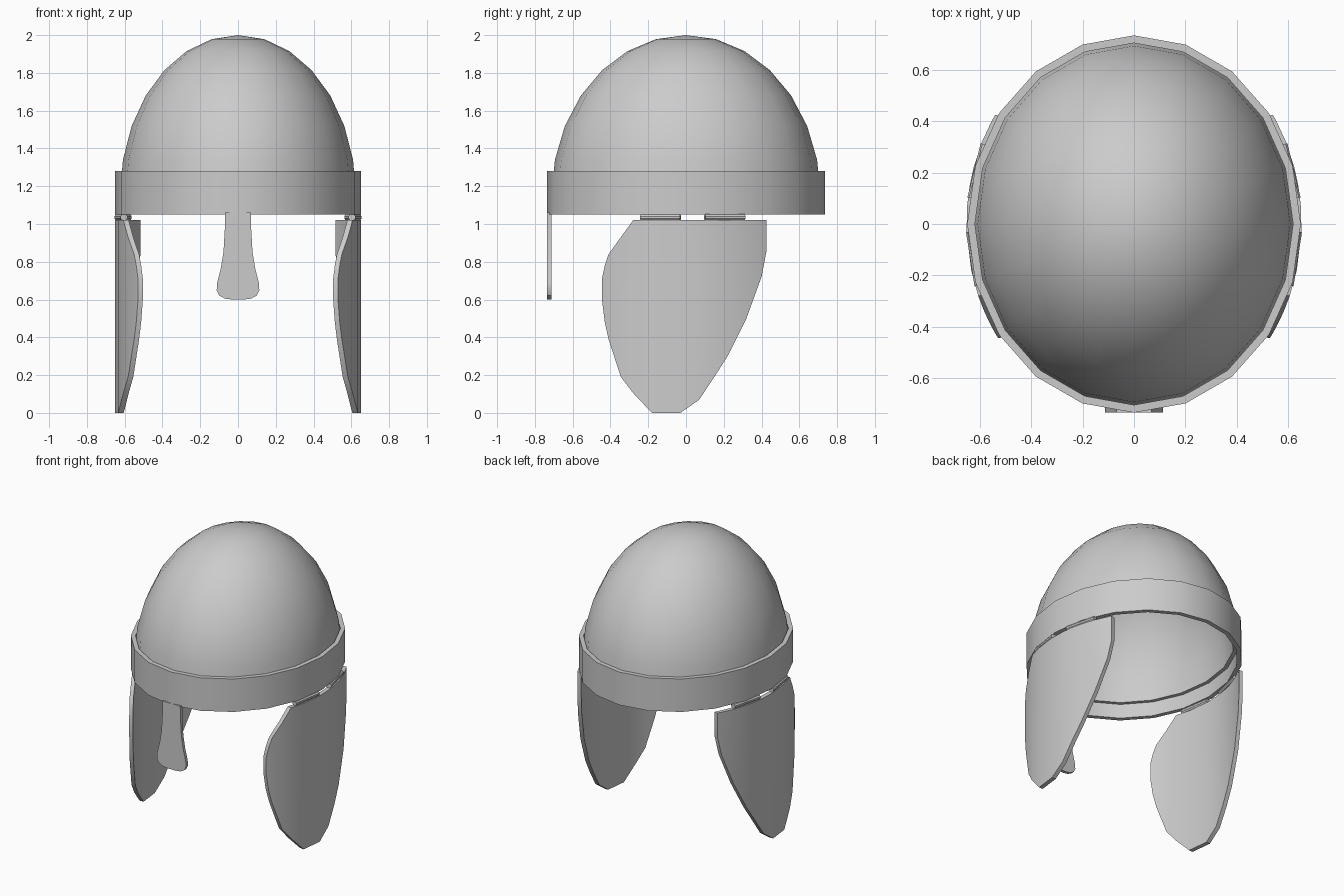
import bpy, bmesh, math
from mathutils import Vector

if "Cube" in bpy.data.objects:
    bpy.data.objects.remove(bpy.data.objects["Cube"])


def finish(name, bm):
    bmesh.ops.remove_doubles(bm, verts=bm.verts, dist=1e-5)
    bmesh.ops.recalc_face_normals(bm, faces=bm.faces)
    me = bpy.data.meshes.new(name)
    bm.to_mesh(me)
    bm.free()
    ob = bpy.data.objects.new(name, me)
    bpy.context.collection.objects.link(ob)
    bpy.ops.object.select_all(action='DESELECT')
    bpy.context.view_layer.objects.active = ob
    ob.select_set(True)
    bpy.ops.object.shade_smooth_by_angle(angle=math.radians(30))
    return ob


def lathe(name, rings, closed, n=20):
    """Elliptical lathe; rings are (x radius, y radius, z)."""
    bm = bmesh.new()
    loops = [[bm.verts.new((rx * math.sin(2 * math.pi * i / n),
                            ry * math.cos(2 * math.pi * i / n), z))
              for i in range(n)] for rx, ry, z in rings]
    pairs = list(zip(loops, loops[1:]))
    if closed:
        pairs.append((loops[-1], loops[0]))
    for a, b in pairs:
        for i in range(n):
            j = (i + 1) % n
            bm.faces.new((a[i], a[j], b[j], b[i]))
    return finish(name, bm)


def side_x(y):
    return 0.653 * math.sqrt(1 - (y / 0.76) ** 2)


# Dome: hollow half-ellipsoid shell
STEPS = 7
angles = [math.pi / 2 * i / STEPS for i in range(STEPS + 1)]
shell = [(0.625 * math.sin(a), 0.712 * math.sin(a), 1.15 + 0.85 * math.cos(a)) for a in angles]
shell += [(0.595 * math.sin(a), 0.682 * math.sin(a), 1.15 + 0.82 * math.cos(a))
          for a in reversed(angles)]
lathe("dome", shell, False)

# Brow band
lathe("brow_band", [(0.65, 0.735, 1.05), (0.65, 0.735, 1.28),
                    (0.62, 0.705, 1.28), (0.62, 0.705, 1.05)], True)

# Nose guard: flat flared plate
half = [(0.068, 1.06), (0.07, 0.97), (0.077, 0.85), (0.092, 0.76), (0.11, 0.69),
        (0.113, 0.65), (0.1, 0.622), (0.07, 0.605), (0.03, 0.6)]
outline = half + [(-x, z) for x, z in reversed(half)]
bm = bmesh.new()
plate = bm.faces.new([bm.verts.new((x, -0.735, z)) for x, z in outline])
ext = bmesh.ops.extrude_face_region(bm, geom=[plate], use_keep_orig=True)
bmesh.ops.translate(bm, vec=(0, 0.022, 0),
                    verts=[v for v in ext["geom"] if isinstance(v, bmesh.types.BMVert)])
finish("nose_guard", bm)

# Cheek guards: columns of (y, bottom z, top z) wrapped on the helmet curve
columns = [(-0.445, 0.6, 0.71), (-0.43, 0.48, 0.78), (-0.41, 0.39, 0.84), (-0.345, 0.19, 0.93),
           (-0.28, 0.105, 1.02), (-0.18, 0, 1.02), (-0.03, 0, 1.02), (0.07, 0.07, 1.02),
           (0.15, 0.19, 1.02), (0.22, 0.3, 1.02), (0.32, 0.5, 1.02), (0.4, 0.72, 1.02),
           (0.425, 0.85, 1.02)]
T = 0.03
for side, label in ((-1, "left"), (1, "right")):
    bm = bmesh.new()
    cols = []
    for y, lo, hi in columns:
        x = side_x(y)
        nrm = Vector((x / 0.653 ** 2, y / 0.76 ** 2, 0)).normalized()
        xi, yi = x - T * nrm.x, y - T * nrm.y * 0.3
        cols.append([bm.verts.new((side * px, py, z)) for px, py, z in
                     ((x, y, lo), (x, y, hi), (xi, yi, hi), (xi, yi, lo))])
    for a, b in zip(cols, cols[1:]):
        for i in range(4):
            j = (i + 1) % 4
            bm.faces.new((a[i], a[j], b[j], b[i]))
    bm.faces.new(cols[0])
    bm.faces.new(cols[-1])
    finish("cheek_guard_" + label, bm)

    # Hinge barrels between band and cheek guard
    for y0, y1, spot in ((-0.24, -0.03, "front"), (0.1, 0.31, "rear")):
        p = Vector((side * (side_x(y0) - 0.016), y0, 1.035))
        q = Vector((side * (side_x(y1) - 0.016), y1, 1.035))
        bm = bmesh.new()
        bmesh.ops.create_cone(bm, cap_ends=True, segments=10, radius1=0.019,
                              radius2=0.019, depth=(q - p).length)
        bmesh.ops.rotate(bm, verts=bm.verts,
                         matrix=(q - p).to_track_quat('Z', 'Y').to_matrix())
        bmesh.ops.translate(bm, verts=bm.verts, vec=(p + q) / 2)
        finish("hinge_%s_%s" % (spot, label), bm)
